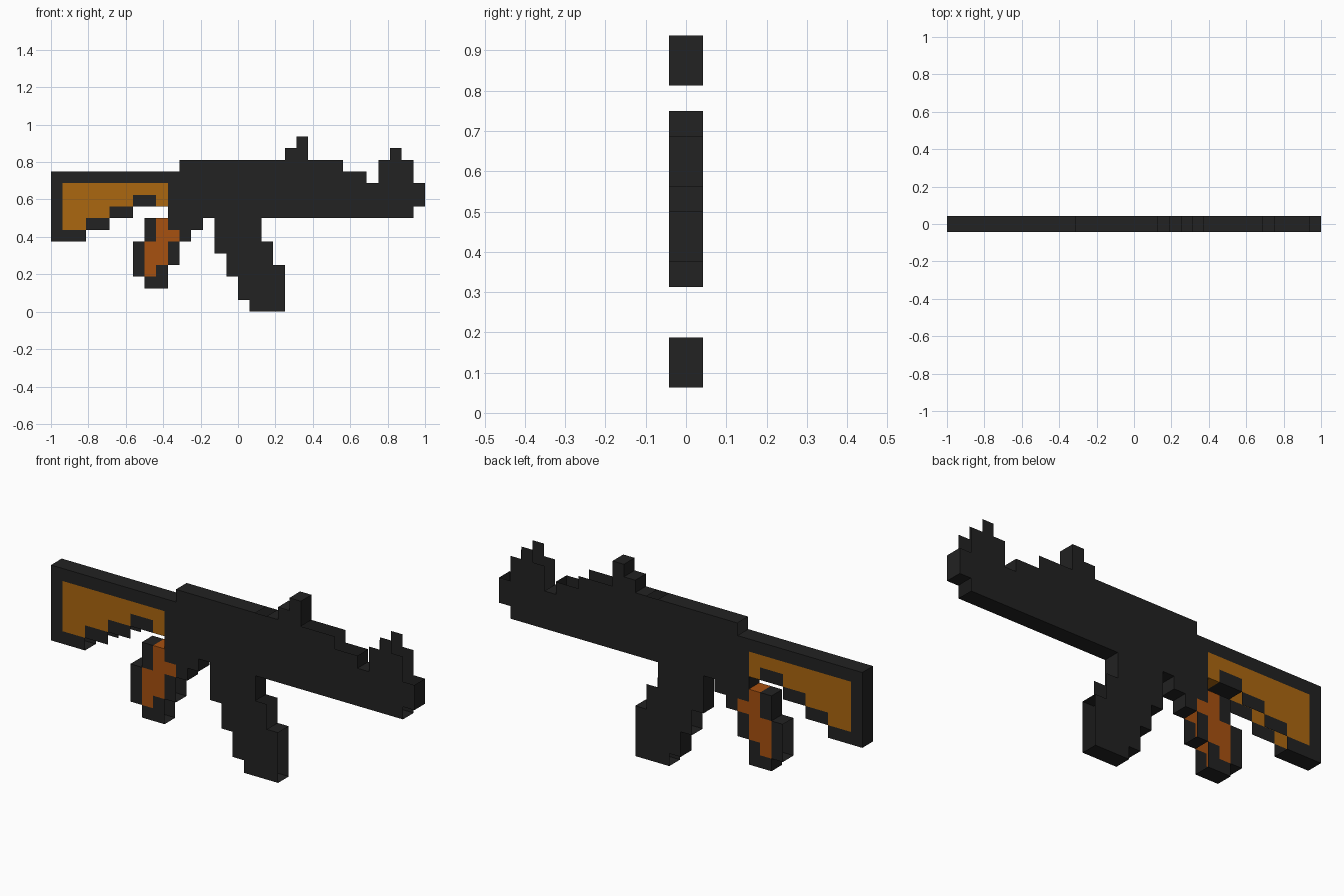
import bpy, bmesh

if "Cube" in bpy.data.objects:
    bpy.data.objects.remove(bpy.data.objects["Cube"])

CELL = 1 / 16          # one block of the stepped outline
HALF = 0.042           # half thickness


def material(name, rgb):
    m = bpy.data.materials.new(name)
    m.diffuse_color = (*rgb, 1)
    m.use_nodes = True
    m.node_tree.nodes["Principled BSDF"].inputs["Base Color"].default_value = m.diffuse_color
    return m


MATS = [material("dark_metal", (0.016, 0.016, 0.016)),
        material("golden_wood", (0.41, 0.135, 0.005)),
        material("red_wood", (0.39, 0.082, 0.005))]
DARK, GOLD, RED = 0, 1, 2


def fill(rects):
    """Cells from (col0, col1, row0, row1, colour) inclusive; later ones paint over."""
    cells = {}
    for c0, c1, r0, r1, colour in rects:
        for c in range(c0, c1 + 1):
            for r in range(r0, r1 + 1):
                cells[c, r] = colour
    return cells


PARTS = {
    # shoulder stock with inlaid wood panel
    "stock": fill([(0, 9, 11, 11, DARK), (0, 0, 6, 10, DARK), (1, 2, 6, 6, DARK),
                   (3, 4, 7, 7, DARK), (5, 6, 8, 8, DARK), (7, 8, 9, 9, DARK),
                   (1, 9, 10, 10, GOLD), (1, 6, 9, 9, GOLD), (9, 9, 9, 9, GOLD),
                   (1, 4, 8, 8, GOLD), (1, 2, 7, 7, GOLD)]),
    # hand grip with wood inlay
    "grip": fill([(7, 7, 3, 5, DARK), (8, 8, 2, 7, DARK), (9, 9, 2, 3, DARK),
                  (10, 10, 4, 5, DARK), (8, 8, 3, 5, RED), (9, 9, 4, 7, RED),
                  (10, 10, 6, 6, RED)]),
    # receiver, trigger steps and barrel
    "receiver": fill([(10, 10, 7, 11, DARK), (11, 24, 8, 12, DARK), (11, 12, 7, 7, DARK),
                      (11, 11, 6, 6, DARK), (25, 26, 8, 11, DARK), (27, 27, 8, 10, DARK),
                      (28, 30, 8, 10, DARK), (31, 31, 9, 10, DARK)]),
    # stepped magazine
    "magazine": fill([(14, 17, 5, 7, DARK), (18, 18, 4, 5, DARK), (15, 18, 3, 4, DARK),
                      (16, 19, 1, 2, DARK), (19, 19, 3, 3, DARK), (17, 19, 0, 0, DARK)]),
    "rear_sight": fill([(20, 21, 13, 13, DARK), (21, 21, 14, 14, DARK)]),
    "front_sight": fill([(28, 30, 11, 12, DARK), (29, 29, 13, 13, DARK)]),
}
SOLID = set().union(*PARTS.values())

# columns whose rim is left open, by direction
OPEN = {(-1, 0): {7, 11, 15, 17, 28, 29},
        (1, 0): {2, 4, 6, 9, 10, 18, 19, 24, 29, 30},
        (0, 1): {18, 22, 23, 24, 25, 26, 28, 29, 30, 31},
        (0, -1): {3, 4, 5, 6}}


def build(name, cells):
    bm = bmesh.new()

    def quad(points, colour):
        bm.faces.new([bm.verts.new(p) for p in points]).material_index = colour

    for (c, r), colour in cells.items():
        x0, z0 = c * CELL - 1, r * CELL
        x1, z1 = x0 + CELL, z0 + CELL
        # front and back plates
        ring = [(x0, z0), (x1, z0), (x1, z1), (x0, z1)]
        quad([(x, -HALF, z) for x, z in ring], colour)
        quad([(x, HALF, z) for x, z in reversed(ring)], colour)
        # rim faces where the outline is exposed
        for i, (dx, dz) in enumerate([(0, -1), (1, 0), (0, 1), (-1, 0)]):
            if (c + dx, r + dz) in SOLID or c in OPEN[dx, dz]:
                continue
            (ax, az), (bx, bz) = ring[i], ring[(i + 1) % 4]
            quad([(ax, -HALF, az), (ax, HALF, az), (bx, HALF, bz), (bx, -HALF, bz)], colour)
    bmesh.ops.remove_doubles(bm, verts=bm.verts, dist=1e-4)
    me = bpy.data.meshes.new(name)
    bm.to_mesh(me)
    bm.free()
    for m in MATS:
        me.materials.append(m)
    bpy.context.collection.objects.link(bpy.data.objects.new(name, me))


for part, part_cells in PARTS.items():
    build(part, part_cells)
